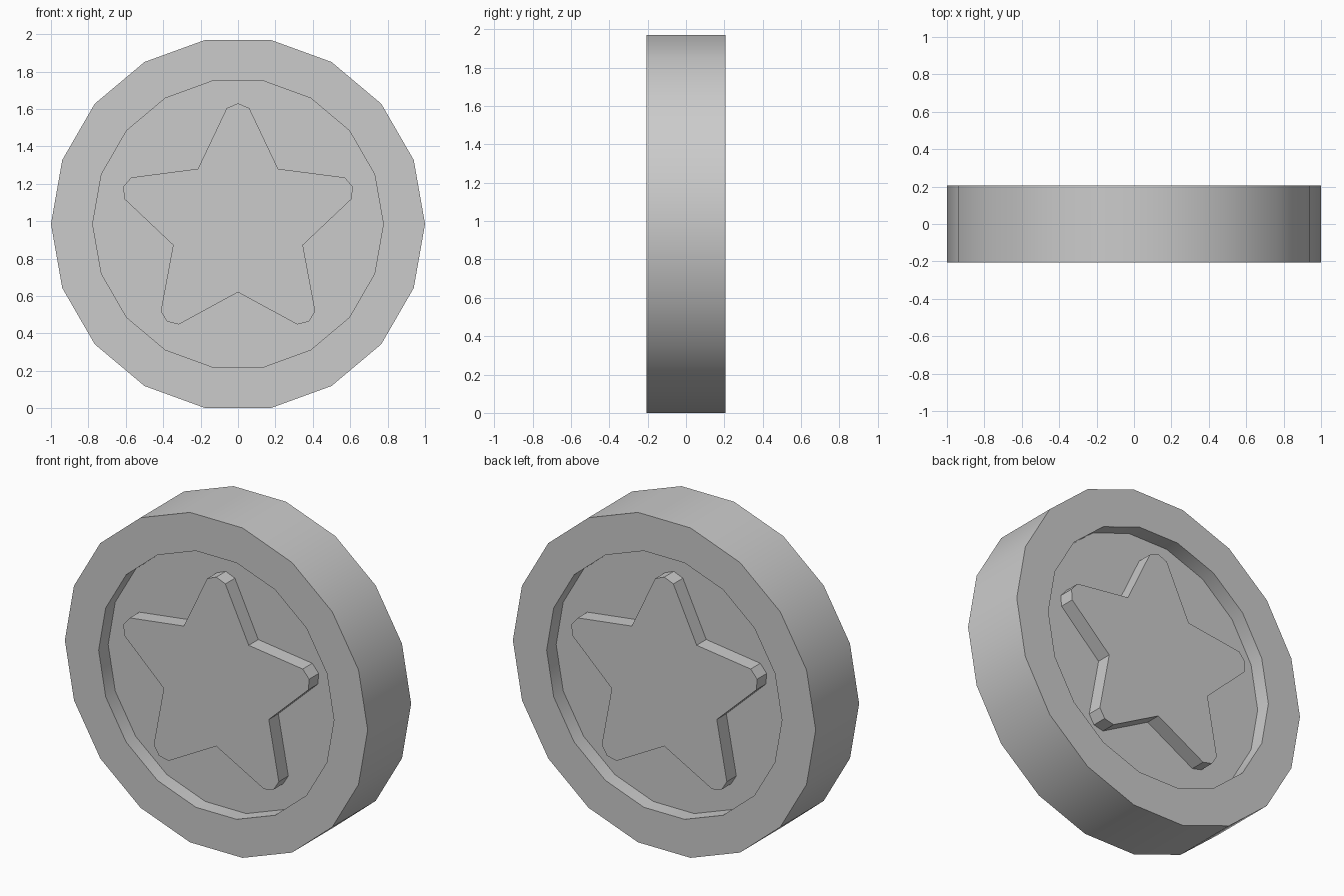
import bpy, bmesh, math

if "Cube" in bpy.data.objects:
    bpy.data.objects.remove(bpy.data.objects["Cube"])

SIDES, CZ = 18, 0.985
HALF, FLOOR = 0.205, 0.115      # half thickness, recess floor distance from centre
R_OUT, R_IN = 1.0, 0.777


def circle(r):
    return [(r * math.cos(2 * math.pi * i / SIDES), r * math.sin(2 * math.pi * i / SIDES))
            for i in range(SIDES)]


def star():
    # one blunt tip plus the following notch, repeated five times clockwise
    arm = [(-0.06, 0.62), (0.0, 0.645), (0.06, 0.62), (0.2145, 0.295)]
    pts = []
    for k in range(5):
        c, s = math.cos(math.radians(72 * k)), math.sin(math.radians(72 * k))
        pts += [(x * c + z * s, z * c - x * s) for x, z in arm]
    return pts


bm = bmesh.new()


def ring(pts, y):
    return [bm.verts.new((x, y, z + CZ)) for x, z in pts]


def bridge(a, b):
    n = len(a)
    for i in range(n):
        j = (i + 1) % n
        bm.faces.new((a[i], a[j], b[j], b[i]))


def loop_edges(loop):
    return [bm.edges.get((loop[i - 1], loop[i])) for i in range(len(loop))]


outer = []
for side in (-1, 1):
    # flat rim and recess wall
    rim = ring(circle(R_OUT), side * HALF)
    lip = ring(circle(R_IN), side * HALF)
    base = ring(circle(R_IN), side * FLOOR)
    bridge(rim, lip)
    bridge(lip, base)
    outer.append(rim)
    # raised star, flush with the rim
    star_top = ring(star(), side * HALF)
    star_base = ring(star(), side * FLOOR)
    bridge(star_top, star_base)
    bm.faces.new(star_top)
    # recess floor around the star
    bmesh.ops.triangle_fill(bm, use_beauty=True, use_dissolve=False,
                            edges=loop_edges(base) + loop_edges(star_base))
# outer edge
bridge(*outer)
bmesh.ops.recalc_face_normals(bm, faces=bm.faces[:])

mesh = bpy.data.meshes.new("star_coin")
bm.to_mesh(mesh)
bm.free()
coin = bpy.data.objects.new("star_coin", mesh)
bpy.context.collection.objects.link(coin)
bpy.context.view_layer.objects.active = coin
coin.select_set(True)
bpy.ops.object.shade_smooth_by_angle(angle=math.radians(30))
